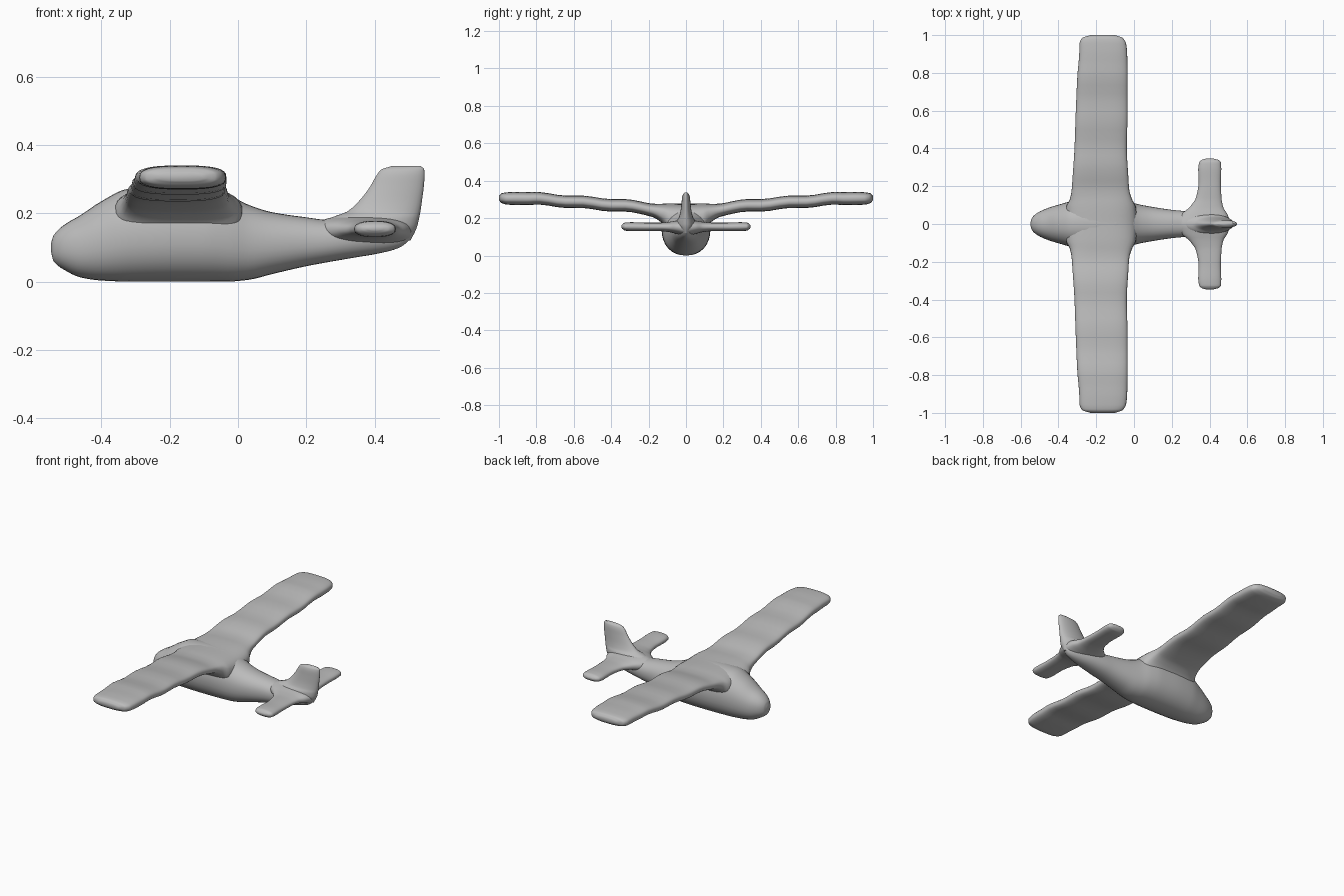
import bpy, bmesh, math

if "Cube" in bpy.data.objects:
    bpy.data.objects.remove(bpy.data.objects["Cube"])

paint = bpy.data.materials.new("plain grey")
paint.diffuse_color = (0.5, 0.5, 0.5, 1)
paint.use_nodes = True
paint.node_tree.nodes["Principled BSDF"].inputs["Base Color"].default_value = paint.diffuse_color


def slopes(rows, c):
    """Monotone slopes of column c along the first column."""
    d = [(b[c] - a[c]) / (b[0] - a[0]) for a, b in zip(rows, rows[1:])]
    inner = [2 * p * q / (p + q) if p * q > 0 else 0 for p, q in zip(d, d[1:])]
    return [d[0]] + inner + [d[-1]]


def refine(rows, steps):
    """Fill in smooth stations between the given ones."""
    cols = range(1, len(rows[0]))
    m = {c: slopes(rows, c) for c in cols}
    out = []
    for i, (a, b) in enumerate(zip(rows, rows[1:])):
        h = b[0] - a[0]
        for k in range(steps):
            t = k / steps
            row = [a[0] + h * t]
            for c in cols:
                row.append((2*t**3 - 3*t**2 + 1) * a[c] + (t**3 - 2*t**2 + t) * h * m[c][i]
                           + (3*t**2 - 2*t**3) * b[c] + (t**3 - t**2) * h * m[c][i + 1])
            out.append(row)
    return out + [list(rows[-1])]


def loft(name, rows, place, power=2.0, steps=4, sides=32):
    """Skin of rounded sections; a row is (station, u_min, u_max, v_min, v_max)."""
    bm = bmesh.new()
    rings = []
    for s, u0, u1, v0, v1 in refine(rows, steps):
        ring = []
        for k in range(sides):
            a = 2 * math.pi * k / sides
            c, q = math.cos(a), math.sin(a)
            u = (u0 + u1) / 2 + (u1 - u0) / 2 * math.copysign(abs(c) ** (2 / power), c)
            v = (v0 + v1) / 2 + (v1 - v0) / 2 * math.copysign(abs(q) ** (2 / power), q)
            ring.append(bm.verts.new(place(s, u, v)))
        rings.append(ring)
    for p, q in zip(rings, rings[1:]):
        for k in range(sides):
            j = (k + 1) % sides
            bm.faces.new((p[k], p[j], q[j], q[k]))
    bm.faces.new(rings[0])
    bm.faces.new(rings[-1])
    bmesh.ops.recalc_face_normals(bm, faces=bm.faces)
    me = bpy.data.meshes.new(name)
    bm.to_mesh(me)
    bm.free()
    me.materials.append(paint)
    ob = bpy.data.objects.new(name, me)
    bpy.context.collection.objects.link(ob)
    bpy.ops.object.select_all(action='DESELECT')
    ob.select_set(True)
    bpy.context.view_layer.objects.active = ob
    bpy.ops.object.shade_smooth_by_angle(angle=math.radians(50))
    return ob


def both_sides(half):
    """Mirror half-span stations that start at zero."""
    return [(-r[0],) + r[1:] for r in reversed(half[1:])] + half


# Fuselage: x, bottom z, top z, half width
hull = [(-.548, .09, .11, .01), (-.54, .06, .135, .033), (-.51, .035, .165, .06),
        (-.46, .012, .195, .083), (-.40, .003, .235, .102), (-.32, 0, .272, .122),
        (-.20, 0, .278, .13), (-.10, 0, .275, .128), (-.03, 0, .255, .118),
        (.03, .005, .225, .103), (.10, .022, .203, .09), (.20, .045, .188, .075),
        (.27, .058, .18, .068), (.34, .07, .185, .06), (.41, .082, .185, .046),
        (.47, .098, .185, .03), (.505, .125, .18, .016), (.515, .14, .17, .006)]
loft("fuselage", [(x, -w, w, b, t) for x, b, t, w in hull],
     lambda s, u, v: (s, u, v), power=2.2)

# Main wing: y, leading x, trailing x, bottom z, top z, flaring into the body
wing = [(0, -.37, .02, .08, .277), (.09, -.36, .01, .12, .277), (.13, -.34, -.01, .175, .277),
        (.18, -.33, -.025, .208, .28), (.25, -.325, -.03, .223, .29), (.40, -.315, -.038, .238, .305),
        (.60, -.308, -.034, .254, .32), (.78, -.30, -.034, .268, .335), (.90, -.29, -.036, .27, .34),
        (.955, -.288, -.042, .272, .338), (.985, -.275, -.06, .28, .333), (1.0, -.23, -.10, .295, .318)]
loft("main_wing", both_sides(wing),
     lambda s, u, v: (u, s, v + .004 * math.sin(26 * abs(s)) * min(1, abs(s) / .3) * (abs(s) < .85)),
     power=2.8)

# Tailplane
tail = [(0, .22, .51, .10, .195), (.05, .25, .495, .115, .187), (.09, .295, .472, .125, .18),
        (.14, .328, .463, .13, .176), (.22, .342, .46, .13, .176), (.29, .34, .462, .13, .178),
        (.325, .345, .46, .133, .176), (.34, .36, .445, .142, .168), (.346, .38, .42, .15, .16)]
loft("tailplane", both_sides(tail), lambda s, u, v: (u, s, v), power=2.4)

# Fin: z, leading x, trailing x, half thickness
fin = [(.12, .26, .505, .03), (.16, .25, .524, .055), (.185, .27, .53, .05), (.205, .32, .534, .038),
       (.24, .358, .539, .029), (.28, .388, .544, .024), (.31, .405, .546, .021),
       (.328, .42, .545, .016), (.338, .45, .535, .006)]
loft("tail_fin", [(z, a, b, -t, t) for z, a, b, t in fin], lambda s, u, v: (u, v, s))
